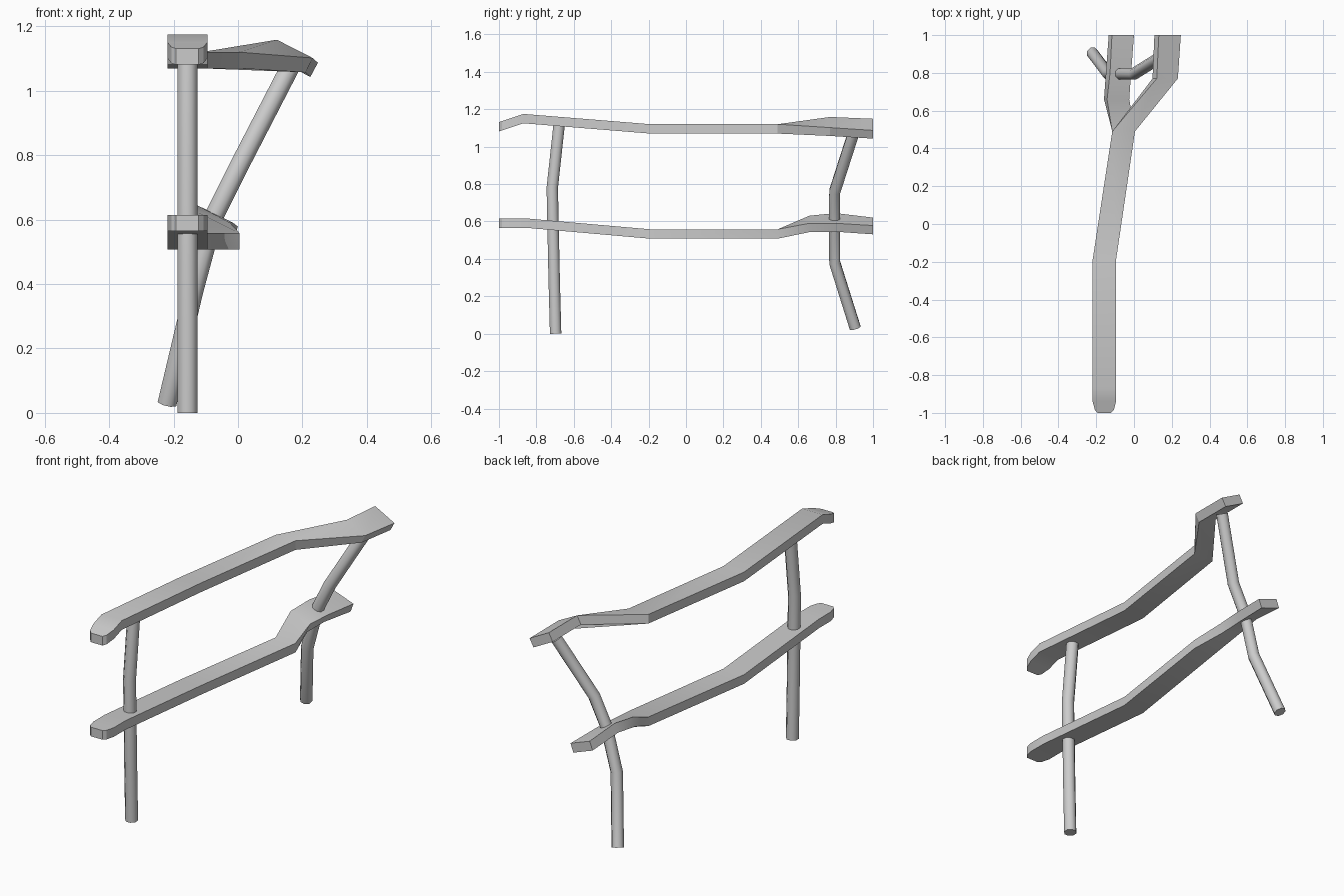
import bpy, bmesh
from math import sin, cos, pi, radians
from mathutils import Vector

if "Cube" in bpy.data.objects:
    bpy.data.objects.remove(bpy.data.objects["Cube"])


def loft(name, rings, angle):
    """Skin a list of closed rings, cap the ends, shade smooth below angle."""
    bm = bmesh.new()
    loops = [[bm.verts.new(p) for p in r] for r in rings]
    n = len(loops[0])
    for a, b in zip(loops, loops[1:]):
        for i in range(n):
            j = (i + 1) % n
            bm.faces.new((a[i], a[j], b[j], b[i]))
    bm.faces.new(loops[0])
    bm.faces.new(loops[-1])
    bmesh.ops.recalc_face_normals(bm, faces=bm.faces)
    me = bpy.data.meshes.new(name)
    bm.to_mesh(me)
    bm.free()
    ob = bpy.data.objects.new(name, me)
    bpy.context.collection.objects.link(ob)
    bpy.ops.object.select_all(action='DESELECT')
    ob.select_set(True)
    bpy.context.view_layer.objects.active = ob
    bpy.ops.object.shade_smooth_by_angle(angle=radians(angle))


def rail(name, stations, thick=0.05):
    """stations: y, centre x, centre z, width, roll in degrees."""
    rings = []
    for y, x, z, w, roll in stations:
        c, s = cos(radians(roll)), sin(radians(roll))
        rings.append([(x + u * w / 2 * c + v * thick / 2 * s, y,
                       z - u * w / 2 * s + v * thick / 2 * c)
                      for u, v in ((-1, -1), (1, -1), (1, 1), (-1, 1))])
    loft(name, rings, 30)


def post(name, path, radius, sides=8):
    """Round pole along a bent path; each path point may lean freely."""
    pts = [Vector(p) for p in path]
    rings = []
    for i, p in enumerate(pts):
        t = (pts[min(i + 1, len(pts) - 1)] - pts[max(i - 1, 0)]).normalized()
        u = Vector((0, 1, 0)).cross(t).normalized()
        v = t.cross(u)
        rings.append([p + radius * (cos(a) * u + sin(a) * v)
                      for a in [2 * pi * (k + .5) / sides for k in range(sides)]])
    loft(name, rings, 50)


# Handrail: rounded drooping tip, swinging out and rolling at the far end
rail("top_rail", [
    (-1.0, -0.157, 1.106, 0.07, 0), (-0.985, -0.157, 1.111, 0.10, 0),
    (-0.94, -0.157, 1.126, 0.124, 0), (-0.87, -0.157, 1.15, 0.124, 0),
    (-0.19, -0.157, 1.095, 0.124, 0), (0.49, -0.055, 1.095, 0.12, 0),
    (0.77, 0.165, 1.108, 0.125, 27), (1.0, 0.178, 1.096, 0.132, 28)])

# Middle rail
rail("lower_rail", [
    (-1.0, -0.157, 0.59, 0.07, 0), (-0.985, -0.157, 0.59, 0.10, 0),
    (-0.94, -0.157, 0.59, 0.124, 0), (-0.84, -0.157, 0.59, 0.124, 0),
    (-0.19, -0.157, 0.533, 0.124, 0), (0.49, -0.055, 0.533, 0.12, 0),
    (0.66, -0.092, 0.587, 0.124, 19), (0.8, -0.082, 0.595, 0.124, 26),
    (1.0, -0.067, 0.576, 0.124, 20)])

# Posts
post("front_post", [(-0.157, -0.697, 0), (-0.157, -0.705, 0.3),
                    (-0.157, -0.715, 0.78), (-0.157, -0.678, 1.12)], 0.033)
post("back_post", [(-0.22, 0.905, 0.03), (-0.137, 0.795, 0.38),
                   (-0.075, 0.795, 0.61), (0.0, 0.795, 0.76),
                   (0.16, 0.895, 1.07)], 0.032)
